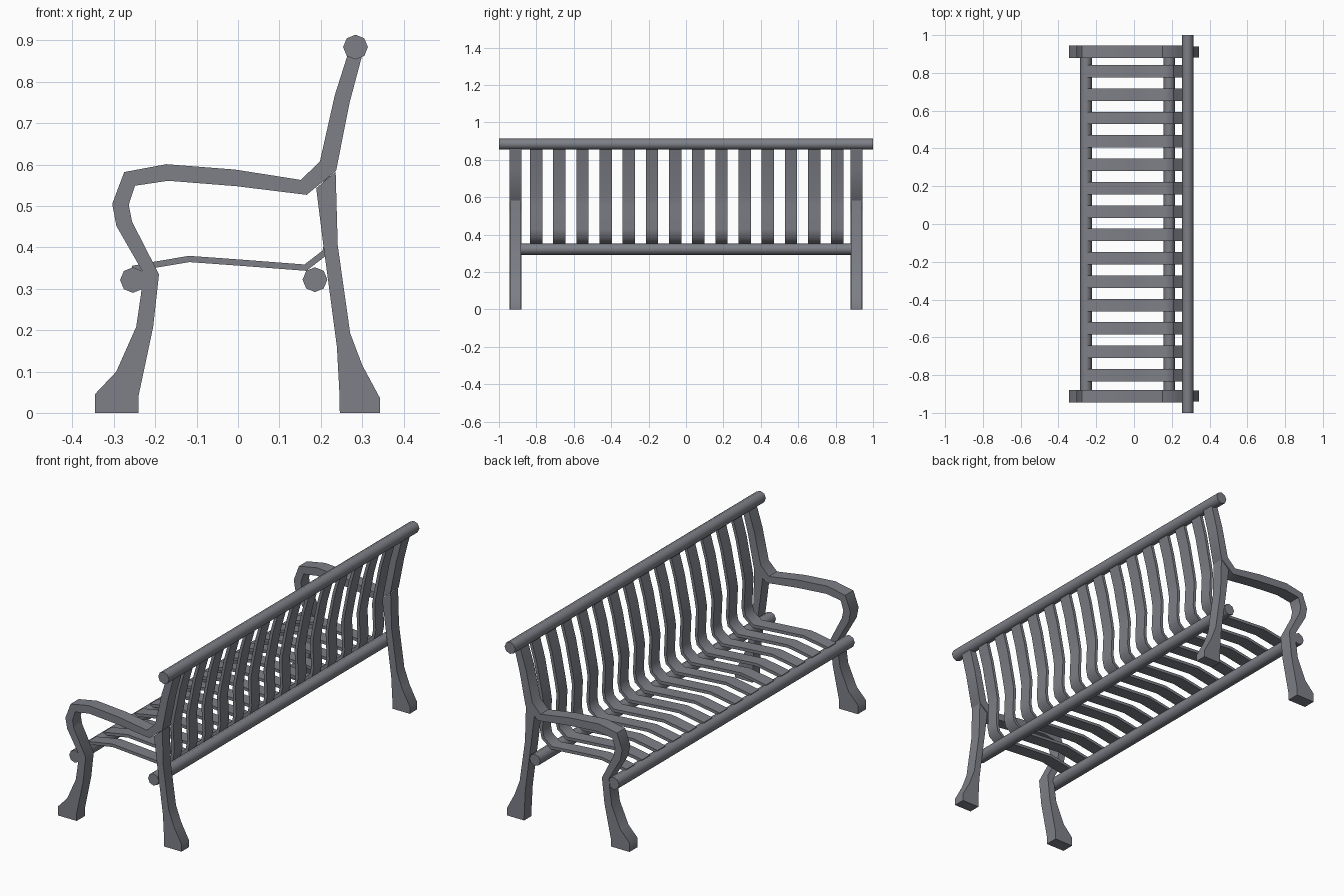
import bpy, bmesh, math
from mathutils import Vector

if "Cube" in bpy.data.objects:
    bpy.data.objects.remove(bpy.data.objects["Cube"])

metal = bpy.data.materials.new("grey painted metal")
metal.diffuse_color = (0.205, 0.214, 0.242, 1)
metal.use_nodes = True
metal.node_tree.nodes["Principled BSDF"].inputs["Base Color"].default_value = metal.diffuse_color


def extrude_profile(name, pts, y0, y1):
    """Extrude a closed (x, z) outline from y0 to y1, smooth with sharp rims."""
    bm = bmesh.new()
    face = bm.faces.new([bm.verts.new((x, y0, z)) for x, z in pts])
    out = bmesh.ops.extrude_face_region(bm, geom=[face])
    vs = [g for g in out["geom"] if isinstance(g, bmesh.types.BMVert)]
    bmesh.ops.translate(bm, verts=vs, vec=(0, y1 - y0, 0))
    bmesh.ops.recalc_face_normals(bm, faces=bm.faces)
    mesh = bpy.data.meshes.new(name)
    bm.to_mesh(mesh)
    bm.free()
    ob = bpy.data.objects.new(name, mesh)
    bpy.context.collection.objects.link(ob)
    mesh.materials.append(metal)
    bpy.ops.object.select_all(action="DESELECT")
    ob.select_set(True)
    bpy.context.view_layer.objects.active = ob
    bpy.ops.object.shade_smooth_by_angle(angle=math.radians(50))
    return ob


def thicken(path, t):
    """Turn an open (x, z) path into a closed strip outline of thickness t."""
    p = [Vector(q) for q in path]
    left, right = [], []
    for i, q in enumerate(p):
        a = (q - p[i - 1]).normalized() if i else (p[1] - q).normalized()
        b = (p[i + 1] - q).normalized() if i < len(p) - 1 else a
        n = Vector((-a.y - b.y, a.x + b.x)).normalized()
        off = n * (t / 2 / max(0.5, n.dot(Vector((-a.y, a.x)))))
        left.append(q + off)
        right.append(q - off)
    return left + right[::-1]


def tube(name, x, z, r, half):
    ring = [(x + r * math.cos(i * math.pi / 4), z + r * math.sin(i * math.pi / 4))
            for i in range(8)]
    return extrude_profile(name, ring, -half, half)


# Front leg, armrest and backrest post in one continuous outline
arm_frame = [
    (-0.345, 0), (-0.345, 0.046), (-0.294, 0.10), (-0.246, 0.208), (-0.234, 0.29),
    (-0.231, 0.342), (-0.294, 0.452), (-0.304, 0.505), (-0.275, 0.582),
    (-0.173, 0.601), (-0.007, 0.588), (0.152, 0.563), (0.198, 0.608),
    (0.234, 0.768), (0.268, 0.875), (0.303, 0.875), (0.270, 0.751),
    (0.237, 0.585), (0.166, 0.527), (-0.005, 0.548), (-0.169, 0.561),
    (-0.249, 0.549), (-0.264, 0.503), (-0.256, 0.462), (-0.191, 0.335),
    (-0.205, 0.208), (-0.241, 0.038), (-0.241, 0)]

# Back leg
back_leg = [
    (0.246, 0), (0.245, 0.05), (0.239, 0.16), (0.216, 0.333), (0.205, 0.415),
    (0.189, 0.543), (0.236, 0.583), (0.241, 0.405), (0.271, 0.193),
    (0.300, 0.116), (0.343, 0.036), (0.343, 0)]

for side, label in ((-1, "near"), (1, "far")):
    extrude_profile(label + "_arm_frame", arm_frame, side * 0.879, side * 0.944)
    extrude_profile(label + "_back_leg", back_leg, side * 0.882, side * 0.941)

# Round rails
tube("top_rail", 0.284, 0.884, 0.03, 1.0)
tube("front_seat_rail", -0.254, 0.321, 0.031, 0.941)
tube("rear_seat_rail", 0.186, 0.322, 0.03, 0.941)

# Bent slats forming seat and backrest
slat_path = [
    (-0.255, 0.348), (-0.207, 0.357), (-0.118, 0.372), (0.02, 0.362),
    (0.163, 0.351), (0.211, 0.388), (0.220, 0.43), (0.214, 0.56),
    (0.222, 0.61), (0.252, 0.76), (0.284, 0.872)]
outline = thicken(slat_path, 0.015)
step, count = 0.1238, 14
start = 0.004 - step * (count - 1) / 2
slats = extrude_profile("seat_and_back_slats", outline, start - 0.033, start + 0.033)
array = slats.modifiers.new("repeat", "ARRAY")
array.count = count
array.use_relative_offset = False
array.use_constant_offset = True
array.constant_offset_displace = (0, step, 0)
